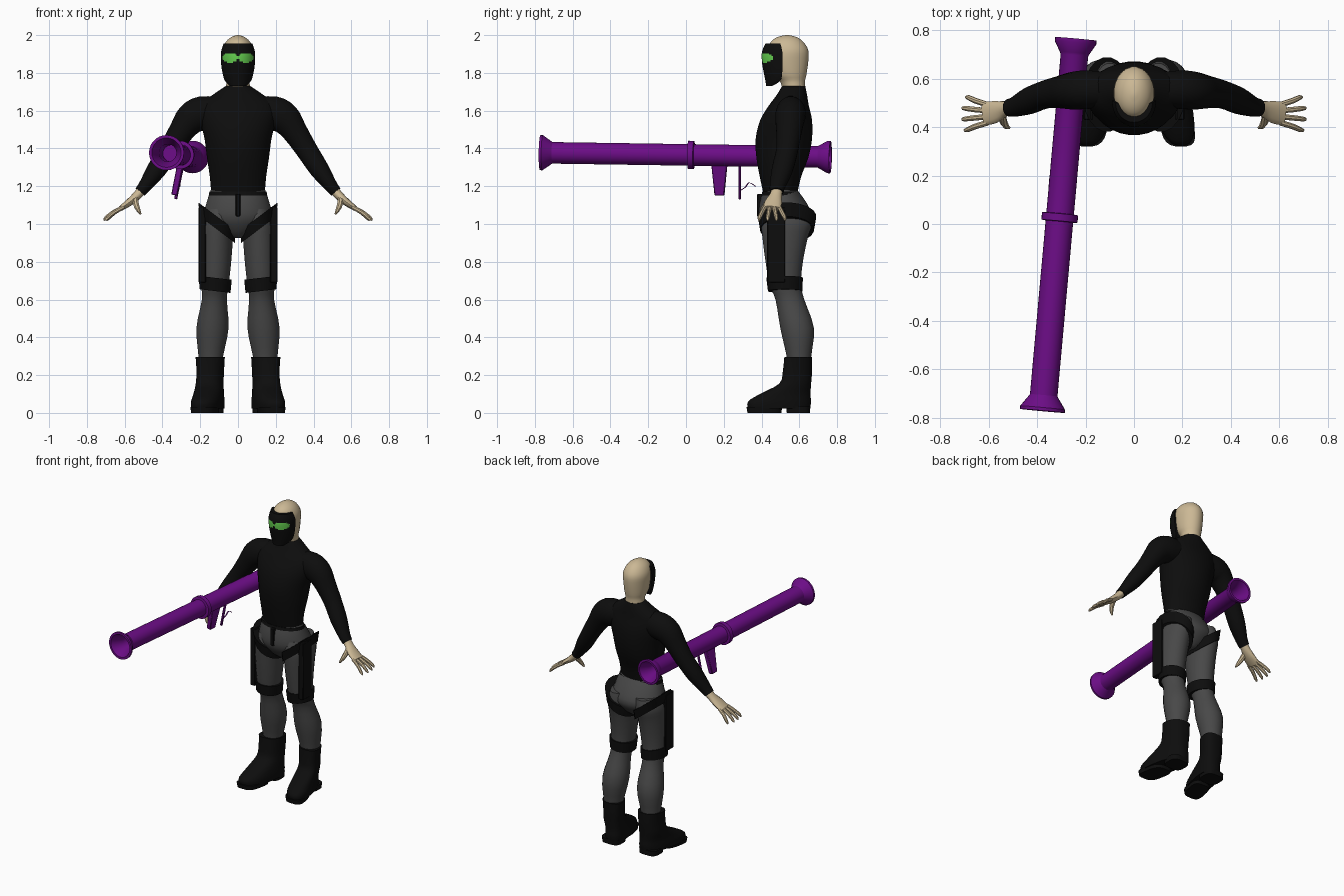
import bpy, bmesh, math
from mathutils import Vector, Matrix

if "Cube" in bpy.data.objects:
    bpy.data.objects.remove(bpy.data.objects["Cube"])


def material(name, rgb):
    m = bpy.data.materials.new(name)
    m.use_nodes = True
    m.diffuse_color = (*rgb, 1)
    m.node_tree.nodes["Principled BSDF"].inputs["Base Color"].default_value = (*rgb, 1)
    return m


black = material("black cloth", (.004, .004, .004))
grey = material("grey trousers", (.065, .065, .065))
skin = material("pale skin", (.6, .48, .3))
purple = material("purple metal", (.15, .004, .24))
green = material("green lens", (.13, .62, .08))


def finish(bm, name, mat, mirror=False, angle=40):
    bmesh.ops.recalc_face_normals(bm, faces=bm.faces)
    mesh = bpy.data.meshes.new(name)
    bm.to_mesh(mesh)
    bm.free()
    mesh.materials.append(mat)
    obj = bpy.data.objects.new(name, mesh)
    bpy.context.collection.objects.link(obj)
    bpy.ops.object.select_all(action="DESELECT")
    obj.select_set(True)
    bpy.context.view_layer.objects.active = obj
    bpy.ops.object.shade_smooth_by_angle(angle=math.radians(angle))
    if mirror:
        obj.modifiers.new("Mirror", "MIRROR")
    return obj


def refine(rows, steps):
    """Smooth curve through the given sections."""
    rows = [Vector(r) for r in rows]
    out = []
    for i in range(len(rows) - 1):
        a, b, c, d = rows[max(i - 1, 0)], rows[i], rows[i + 1], rows[min(i + 2, len(rows) - 1)]
        for k in range(steps):
            t = k / steps
            out.append(b + (c - a) * t / 2 + (a * 2 - b * 5 + c * 4 - d) * t * t / 2
                       + (b * 3 - a - c * 3 + d) * t ** 3 / 2)
    return out + [rows[-1]]


def loft(name, mat, rows, n=20, steps=3, mirror=False, along=False, half=False,
         tilt=0, skew=0, square=1):
    """Rows of x, y, z, width radius, depth radius. Along: rings follow the path."""
    rows = refine(rows, steps)
    bm = bmesh.new()
    rings = []
    for i, row in enumerate(rows):
        c, (ra, rb) = Vector(row[:3]), row[3:]
        u, v = Vector((1, 0, 0)), Vector((0, 1, 0))
        if along:
            t = Vector(rows[min(i + 1, len(rows) - 1)][:3]) - Vector(rows[max(i - 1, 0)][:3])
            u = t.cross(v).normalized()
            v = u.cross(t).normalized()
        ring = []
        for k in range(n):
            a = math.pi * (1 + k / (n - 1)) if half else math.tau * (k + .5) / n
            ca, sa = math.cos(a), math.sin(a)
            p = u * ra * math.copysign(abs(ca) ** square, ca) + v * rb * math.copysign(abs(sa) ** square, sa)
            p += Vector((-skew * p.y, 0, tilt * p.x))
            ring.append(bm.verts.new(c + p))
        rings.append(ring)
    for a, b in zip(rings, rings[1:]):
        for k in range(n):
            j = (k + 1) % n
            bm.faces.new((a[k], a[j], b[j], b[k]))
    bm.faces.new(rings[0])
    bm.faces.new(rings[-1])
    return finish(bm, name, mat, mirror)


def block(name, mat, low, high, mirror=False, taper=1):
    """Box between two corners; taper scales the bottom in y."""
    bm = bmesh.new()
    low, high = Vector(low), Vector(high)
    bmesh.ops.create_cube(bm, size=1)
    for v in bm.verts:
        if v.co.z < 0:
            v.co.y *= taper
        v.co = (low + high) / 2 + v.co * (high - low)
    bmesh.ops.bevel(bm, geom=bm.edges[:], offset=.004, segments=1, affect="EDGES")
    return finish(bm, name, mat, mirror)


# Head and neck
loft("head", skin, [
    (0, .575, 1.68, .07, .058), (0, .565, 1.75, .062, .065), (0, .55, 1.79, .073, .088),
    (0, .54, 1.86, .082, .108), (0, .54, 1.92, .083, .108), (0, .535, 1.965, .064, .086),
    (0, .535, 1.99, .035, .05), (0, .535, 2, .006, .008)], n=24)

# Face mask, with the lenses picked out by position
mask = loft("mask", black, [
    (0, .455, 1.73, .042, .03), (0, .5, 1.76, .07, .08), (0, .51, 1.81, .084, .1),
    (0, .51, 1.86, .09, .108), (0, .51, 1.91, .09, .108), (0, .5, 1.955, .076, .08)],
    n=41, steps=7, half=True)
mask.data.materials.append(green)
for f in mask.data.polygons:
    c = f.center
    if c.y < .46 and ((abs(c.x) - .042) / .041) ** 2 + ((c.z - 1.88) / .026) ** 2 < 1:
        f.material_index = 1

# Upper body and sleeves
loft("torso", black, [
    (0, .5, 1.15, .142, .088), (0, .5, 1.25, .15, .11), (0, .51, 1.35, .165, .138),
    (0, .518, 1.45, .178, .15), (0, .53, 1.55, .2, .138), (0, .545, 1.63, .2, .105),
    (0, .56, 1.68, .14, .082), (0, .57, 1.73, .066, .062)], n=28)
loft("sleeve", black, [
    (.08, .555, 1.59, .08, .07), (.19, .555, 1.585, .092, .08), (.25, .55, 1.555, .085, .078),
    (.3, .545, 1.49, .068, .068), (.365, .535, 1.39, .058, .058), (.43, .51, 1.29, .052, .056),
    (.49, .485, 1.205, .036, .042), (.518, .48, 1.17, .031, .036)], along=True, mirror=True)

# Hands
loft("palm", skin, [
    (.505, .482, 1.185, .026, .03), (.535, .475, 1.15, .024, .033), (.575, .462, 1.115, .02, .046),
    (.62, .455, 1.083, .014, .048)], along=True, mirror=True, n=14)
for i, name in enumerate(("index", "middle", "ring", "little")):
    y, reach = .418 + i * .025, (.09, .1, .1, .085)[i]
    spread = (i - 1.5) * .02
    loft(name + "_finger", skin, [
        (.605, y, 1.09, .012, .012), (.61 + reach / 2, y + spread / 2, 1.062, .012, .012),
        (.6 + reach, y + spread, 1.032, .01, .01), (.61 + reach, y + spread, 1.018, .004, .004)],
        along=True, mirror=True, n=8, steps=2)
loft("thumb", skin, [
    (.545, .455, 1.14, .016, .018), (.54, .425, 1.105, .016, .016), (.528, .405, 1.075, .012, .013),
    (.515, .397, 1.052, .005, .006)], along=True, mirror=True, n=8)

# Trousers
loft("hips", grey, [
    (0, .5, 1.18, .145, .09), (0, .515, 1.11, .168, .125), (0, .53, 1.03, .18, .142),
    (0, .53, .96, .11, .1), (0, .53, .925, .03, .06)], n=28)
loft("trouser_leg", grey, [
    (.1, .54, 1.08, .07, .125), (.108, .535, 1.01, .09, .138), (.113, .525, .93, .088, .122),
    (.117, .52, .8, .082, .1), (.122, .525, .68, .074, .085), (.125, .55, .6, .067, .077),
    (.135, .588, .45, .086, .09), (.144, .598, .3, .066, .066), (.145, .6, .22, .06, .06)],
    mirror=True)

# Harness: belt, buckle, leg loops, knee straps and side panels
loft("belt", black, [(0, .503, 1.152, .156, .104), (0, .5, 1.172, .152, .096)], n=28, steps=1)
block("buckle_strap", black, (-.012, .376, 1.04), (.012, .42, 1.16))
loft("leg_loop", black, [
    (.11, .535, .97, .094, .143), (.112, .535, 1.04, .099, .155)], tilt=.75, steps=1, mirror=True)
loft("knee_strap", black, [
    (.122, .525, .645, .083, .092), (.12, .522, .715, .088, .098)], tilt=.12, steps=1, mirror=True)
block("side_panel", black, (.17, .43, .69), (.208, .525, 1.09), mirror=True)

# Boots
loft("boot", black, [
    (.147, .594, .295, .075, .074), (.147, .59, .22, .07, .078), (.15, .578, .155, .07, .085),
    (.155, .525, .1, .073, .135), (.16, .495, .06, .078, .168), (.16, .493, .022, .078, .165)],
    n=24, skew=.2, mirror=True, square=.8)
loft("boot_sole", black, [(.175, .415, 0, .066, .09), (.175, .415, .03, .07, .095)],
     steps=1, skew=.2, square=.6, mirror=True)
loft("boot_heel", black, [(.145, .595, 0, .068, .062), (.145, .595, .035, .07, .064)],
     steps=1, square=.6, mirror=True)

# Launcher tube turned around its own y axis
axis = Matrix.Translation((-.309, 0, 1.366)) @ Matrix.Rotation(-.09, 4, "Z") @ Matrix.Rotation(-.015, 4, "X")
profile = [
    (0, -.5), (.044, -.5), (.046, -.7), (.078, -.775), (.093, -.775), (.093, -.762), (.06, -.715),
    (.057, -.71), (.057, .01), (.075, .012), (.075, .042), (.057, .044), (.057, .7), (.062, .71),
    (.086, .752), (.086, .768), (.072, .768), (.045, .7), (.044, .5), (0, .5)]
bm = bmesh.new()
verts = [bm.verts.new((r, s, 0)) for r, s in profile]
edges = [bm.edges.new(pair) for pair in zip(verts, verts[1:])]
bmesh.ops.spin(bm, geom=verts + edges, cent=(0, 0, 0), axis=(0, 1, 0), angle=math.tau,
               steps=28, use_duplicate=False)
bmesh.ops.remove_doubles(bm, verts=bm.verts, dist=.0005)
finish(bm, "launcher_tube", purple, angle=30).matrix_world = axis

# Launcher grip, trigger post and cable lean to one side
lean = axis @ Matrix.Rotation(.2, 4, "Y")
for part in (
        block("launcher_grip", purple, (-.016, .135, -.215), (.016, .22, -.045), taper=.6),
        block("trigger_post", purple, (-.008, .278, -.235), (.008, .292, -.045)),
        loft("trigger_cable", purple, [
            (0, .285, -.19, .004, .004), (0, .315, -.17, .004, .004), (0, .335, -.145, .004, .004),
            (0, .37, -.165, .004, .004)], n=6)):
    part.matrix_world = lean
